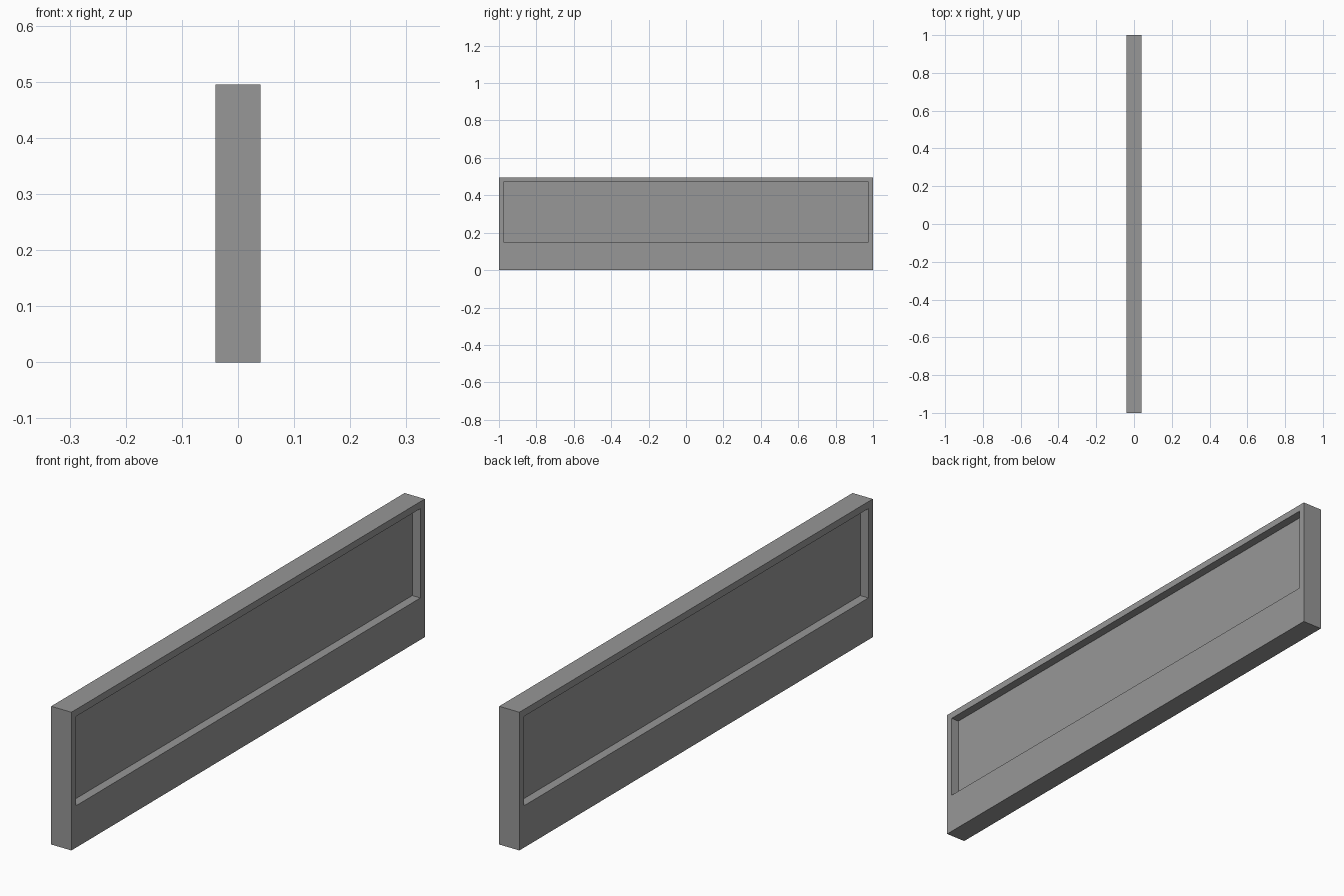
import bpy
import bmesh

LENGTH, WIDTH, HEIGHT = 2.0, 0.08, 0.495
RIM, SILL, RECESS = 0.025, 0.15, 0.032

default = bpy.data.objects.get("Cube")
if default:
    bpy.data.objects.remove(default, do_unlink=True)

# Plain grey material
grey = bpy.data.materials.new("plain_grey")
grey.use_nodes = True
colour = (0.31, 0.31, 0.31, 1)
grey.diffuse_color = colour
grey.node_tree.nodes["Principled BSDF"].inputs["Base Color"].default_value = colour

# Solid slab standing on the ground
bm = bmesh.new()
bmesh.ops.create_cube(bm, size=1)
for v in bm.verts:
    v.co.x *= WIDTH
    v.co.y *= LENGTH
    v.co.z = (v.co.z + 0.5) * HEIGHT
bm.normal_update()

# Recessed field on both broad sides, with a thin rim and a tall base
sides = [f for f in bm.faces if abs(f.normal.x) > 0.9]
bmesh.ops.inset_individual(bm, faces=sides, thickness=RIM, use_even_offset=True)
for f in sides:
    for v in f.verts:
        if v.co.z < HEIGHT / 2:
            v.co.z = SILL
fields = bmesh.ops.extrude_discrete_faces(bm, faces=sides)["faces"]
for f in fields:
    for v in f.verts:
        v.co.x -= RECESS if v.co.x > 0 else -RECESS
bmesh.ops.recalc_face_normals(bm, faces=bm.faces)

mesh = bpy.data.meshes.new("recessed_wall_panel")
bm.to_mesh(mesh)
bm.free()
mesh.materials.append(grey)
panel = bpy.data.objects.new("recessed_wall_panel", mesh)
bpy.context.collection.objects.link(panel)
